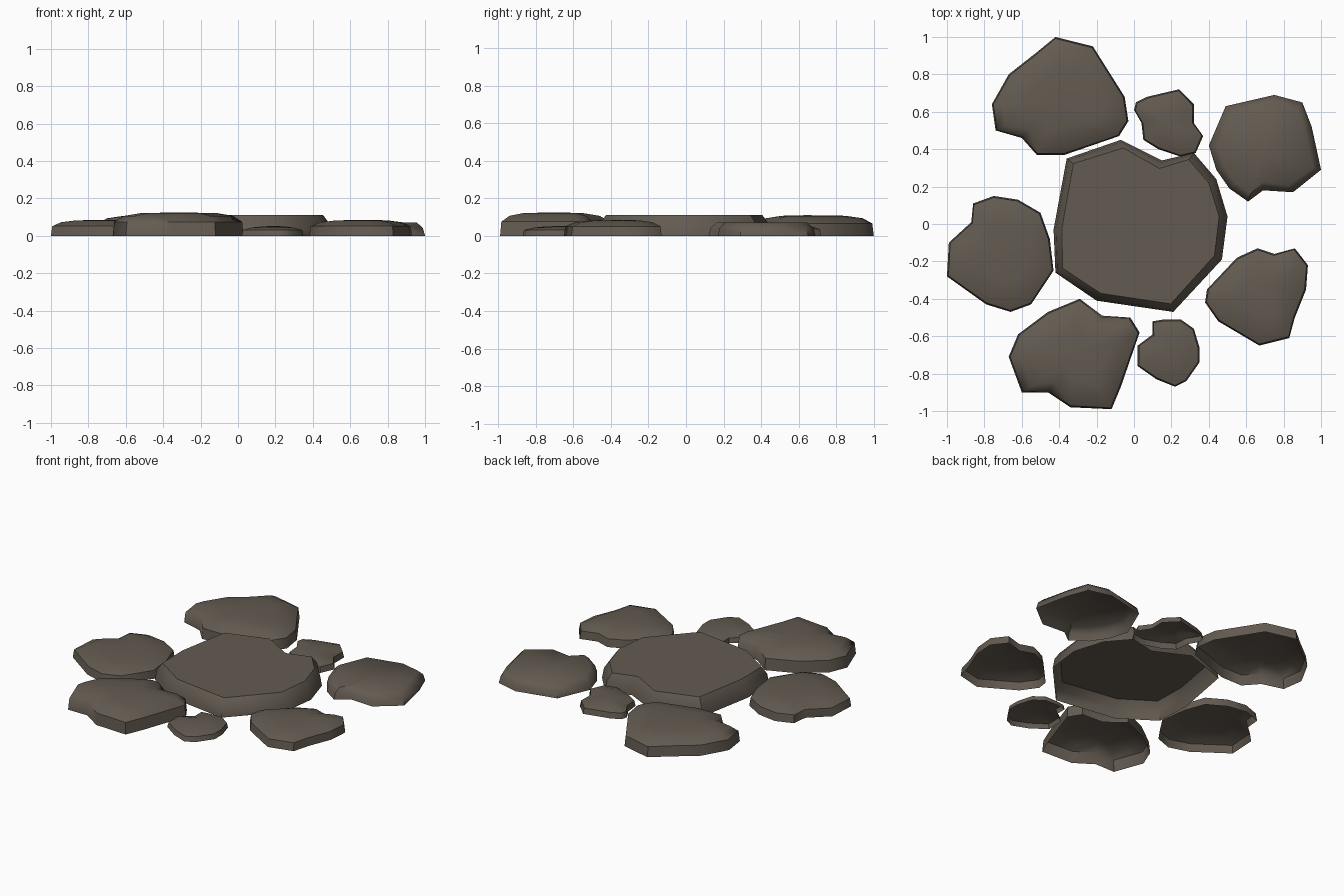
import bpy, bmesh, math
from mathutils import Vector

if "Cube" in bpy.data.objects:
    bpy.data.objects.remove(bpy.data.objects["Cube"])

stone_mat = bpy.data.materials.new("brown grey stone")
stone_mat.diffuse_color = (0.125, 0.104, 0.082, 1)
stone_mat.use_nodes = True
stone_mat.node_tree.nodes["Principled BSDF"].inputs["Base Color"].default_value = stone_mat.diffuse_color

# (fraction of height, inset from the outline) for each ring above the ground
FLAT = [(0.6, 0.012), (1.0, 0.045)]
DOMED = [(0.6, 0.008), (0.85, 0.06), (0.97, 0.15)]


def stone(name, height, profile, outline):
    """Hollow stone shell: outline lofted through inset rings, open underneath."""
    pts = [Vector(p) for p in outline]
    mid = sum(pts, Vector((0, 0))) / len(pts)
    bm = bmesh.new()
    rings = []
    for f, inset in [(0.0, 0.0)] + profile:
        ring = []
        for p in pts:
            d = p - mid
            q = mid + d * max(0.35, 1 - inset / d.length)
            ring.append(bm.verts.new((q.x, q.y, f * height)))
        rings.append(ring)
    n = len(pts)
    for low, high in zip(rings, rings[1:]):
        for i in range(n):
            j = (i + 1) % n
            bm.faces.new((low[i], low[j], high[j], high[i]))
    # gently crowned cap
    top = bm.verts.new((mid.x, mid.y, height))
    for i in range(n):
        bm.faces.new((rings[-1][i], rings[-1][(i + 1) % n], top))
    bmesh.ops.recalc_face_normals(bm, faces=bm.faces)
    if top.normal.z < 0 or sum(f.normal.z for f in top.link_faces) < 0:
        bmesh.ops.reverse_faces(bm, faces=bm.faces)
    mesh = bpy.data.meshes.new(name)
    bm.to_mesh(mesh)
    bm.free()
    mesh.materials.append(stone_mat)
    ob = bpy.data.objects.new(name, mesh)
    bpy.context.collection.objects.link(ob)
    bpy.ops.object.select_all(action='DESELECT')
    ob.select_set(True)
    bpy.context.view_layer.objects.active = ob
    bpy.ops.object.shade_smooth_by_angle(angle=math.radians(50))


# central slab
stone("centre_stone", 0.11, FLAT, [
    (-.07, .45), (.15, .34), (.32, .38), (.44, .24), (.5, .04), (.47, -.19),
    (.21, -.47), (-.2, -.41), (-.42, -.26), (-.43, -.03), (-.36, .35)])

# large stones
stone("back_left_stone", 0.11, DOMED, [
    (-.42, 1.0), (-.22, .95), (-.05, .68), (-.03, .55), (-.08, .47), (-.37, .37),
    (-.52, .37), (-.6, .46), (-.74, .5), (-.76, .64), (-.67, .8), (-.53, .91)])
stone("front_left_stone", 0.125, DOMED, [
    (-.29, -.4), (-.17, -.49), (-.02, -.5), (.03, -.58), (-.07, -.87), (-.12, -.99),
    (-.34, -.98), (-.46, -.9), (-.6, -.9), (-.67, -.71), (-.62, -.59), (-.46, -.47)])

# medium stones
stone("left_stone", 0.085, DOMED, [
    (-.86, .11), (-.75, .15), (-.62, .13), (-.5, .06), (-.45, -.08), (-.43, -.25),
    (-.55, -.43), (-.66, -.47), (-.79, -.43), (-1, -.28), (-.99, -.1), (-.87, .01)])
stone("front_right_stone", 0.085, DOMED, [
    (.55, -.18), (.66, -.13), (.75, -.16), (.86, -.13), (.93, -.22), (.92, -.35),
    (.86, -.5), (.83, -.61), (.67, -.65), (.45, -.52), (.38, -.42), (.39, -.35)])
stone("back_right_stone", 0.07, FLAT, [
    (.49, .63), (.75, .69), (.9, .65), (.95, .52), (1.0, .29), (.85, .17),
    (.69, .18), (.61, .12), (.51, .19), (.44, .29), (.4, .42)])

# small filler stones
stone("back_small_stone", 0.06, DOMED, [
    (.07, .68), (.24, .72), (.32, .64), (.32, .54), (.37, .47), (.33, .38),
    (.25, .36), (.13, .4), (.05, .45), (.04, .54), (0, .61), (.01, .65)])
stone("front_small_stone", 0.052, DOMED, [
    (.1, -.52), (.16, -.51), (.25, -.51), (.32, -.56), (.35, -.66), (.35, -.74),
    (.28, -.84), (.22, -.87), (.12, -.83), (.02, -.76), (.02, -.65), (.1, -.59)])
